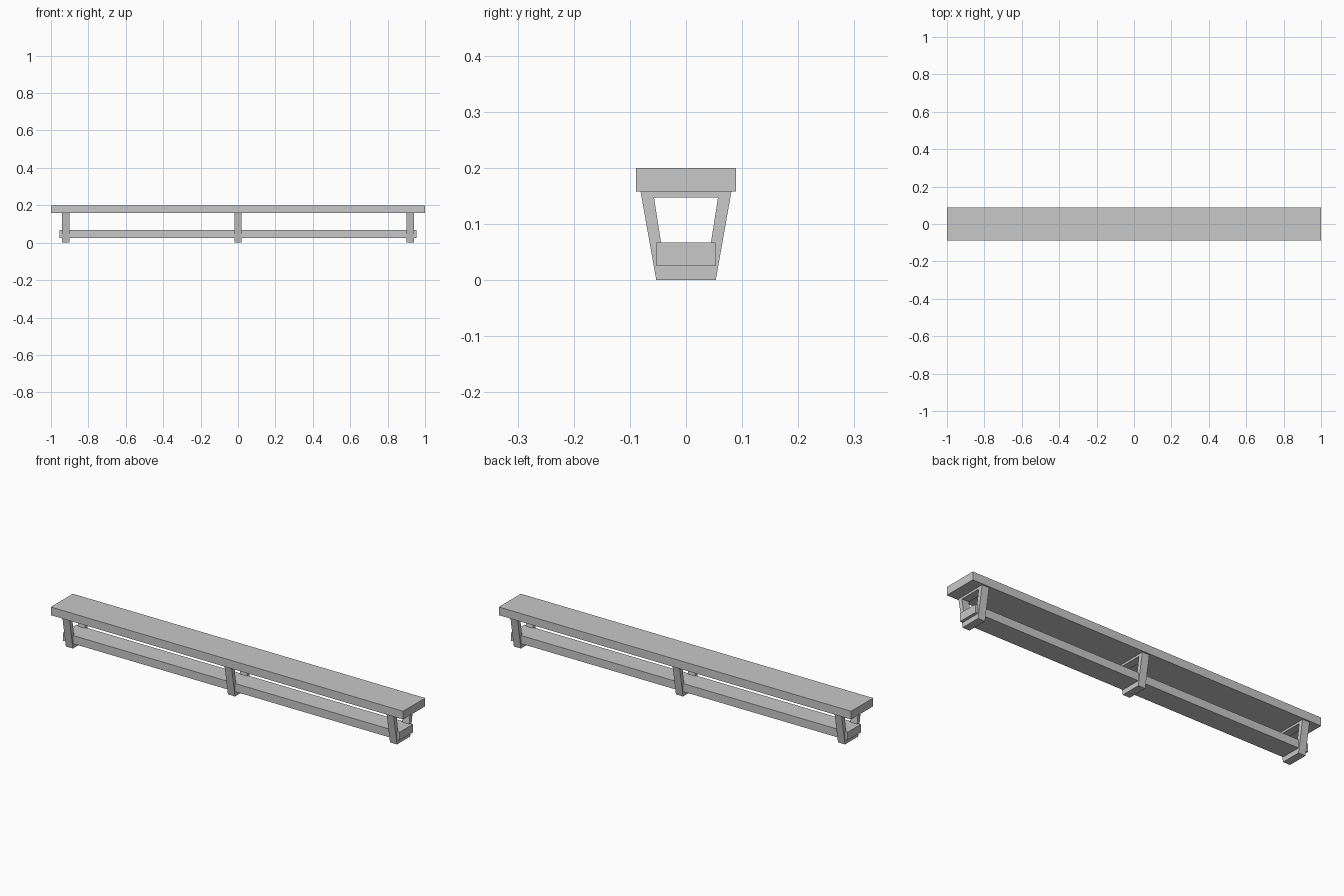
import bpy
import bmesh

cube = bpy.data.objects.get("Cube")
if cube:
    bpy.data.objects.remove(cube, do_unlink=True)

GREY = (0.58, 0.58, 0.58, 1)
grey = bpy.data.materials.new("plain grey")
grey.use_nodes = True
grey.diffuse_color = GREY
grey.node_tree.nodes["Principled BSDF"].inputs["Base Color"].default_value = GREY


def add_object(name, bm):
    bmesh.ops.recalc_face_normals(bm, faces=bm.faces)
    mesh = bpy.data.meshes.new(name)
    bm.to_mesh(mesh)
    bm.free()
    mesh.materials.append(grey)
    obj = bpy.data.objects.new(name, mesh)
    bpy.context.collection.objects.link(obj)


def plank(name, half_x, half_y, z0, z1):
    bm = bmesh.new()
    bmesh.ops.create_cube(bm, size=2)
    for v in bm.verts:
        v.co = (v.co.x * half_x, v.co.y * half_y, z1 if v.co.z > 0 else z0)
    add_object(name, bm)


def trapezoid(bm, x, bottom, top):
    """Four corners around a symmetric trapezoid, given (half width, z) pairs."""
    (b, zb), (t, zt) = bottom, top
    return [bm.verts.new((x, y, z)) for y, z in ((-b, zb), (b, zb), (t, zt), (-t, zt))]


def leg_frame(name, x, thickness=0.04):
    """Tapered open frame: two splayed legs joined by a foot bar and a top bar."""
    bm = bmesh.new()
    x0 = x - thickness / 2
    outer = trapezoid(bm, x0, (0.053, 0), (0.081, 0.158))
    inner = trapezoid(bm, x0, (0.038, 0.025), (0.057, 0.147))
    faces = []
    for i in range(4):
        j = (i + 1) % 4
        faces.append(bm.faces.new((outer[i], outer[j], inner[j], inner[i])))
    made = bmesh.ops.extrude_face_region(bm, geom=faces, use_keep_orig=True)["geom"]
    moved = [v for v in made if isinstance(v, bmesh.types.BMVert)]
    bmesh.ops.translate(bm, verts=moved, vec=(thickness, 0, 0))
    add_object(name, bm)


# Seat board and the lower stretcher board running through the frames
plank("seat", 1.0, 0.089, 0.158, 0.2)
plank("stretcher", 0.955, 0.053, 0.025, 0.067)

# Three supporting frames
for label, x in (("right", -0.92), ("middle", 0), ("left", 0.92)):
    leg_frame(label + "_leg_frame", x)
